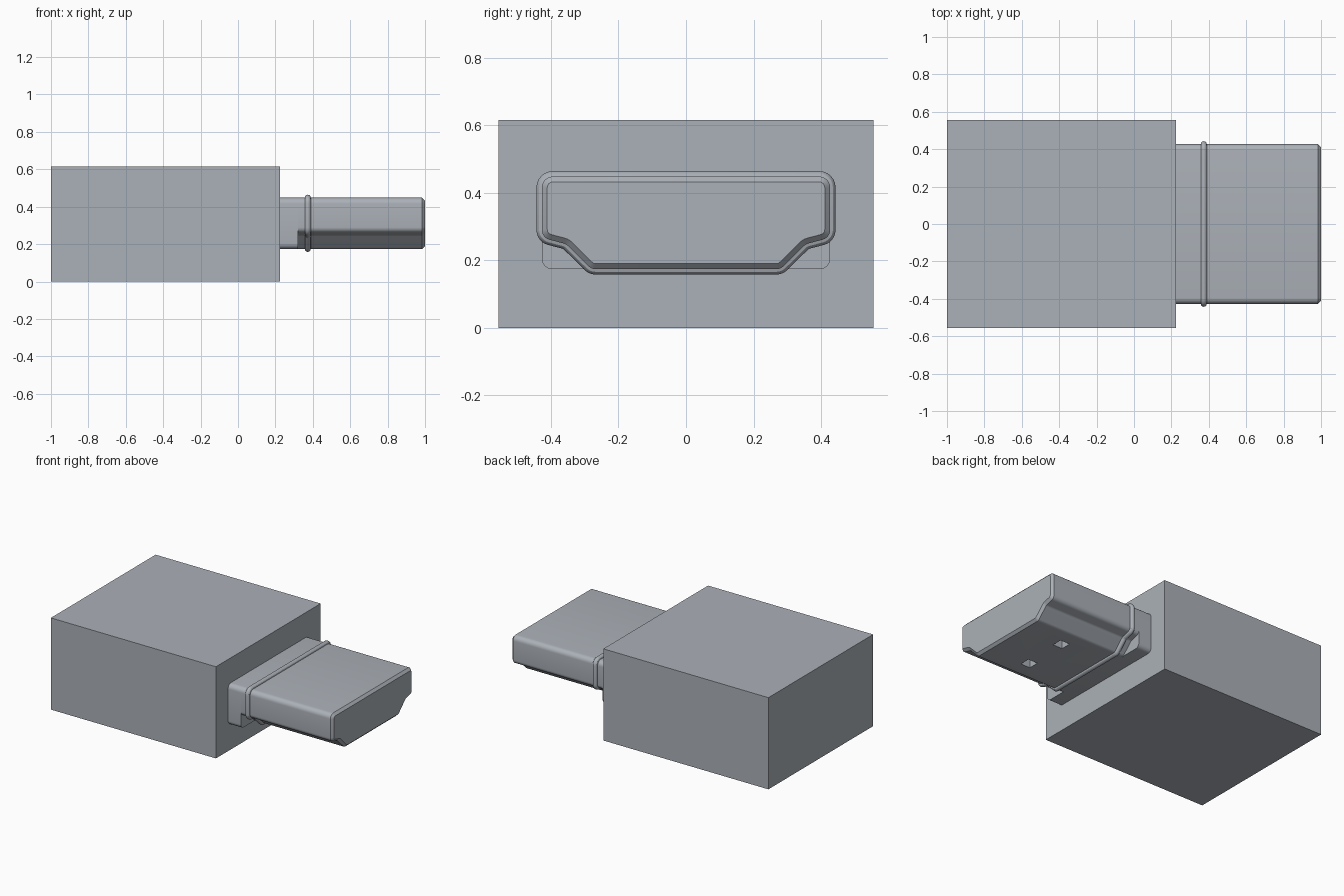
import bpy
import bmesh
import math
from mathutils import Vector

cube = bpy.data.objects.get("Cube")
if cube:
    bpy.data.objects.remove(cube, do_unlink=True)

grey = bpy.data.materials.new("blue_grey")
grey.use_nodes = True
COLOUR = (0.41, 0.44, 0.48, 1)
grey.diffuse_color = COLOUR
grey.node_tree.nodes["Principled BSDF"].inputs["Base Color"].default_value = COLOUR


def select(obj):
    bpy.ops.object.select_all(action="DESELECT")
    obj.select_set(True)
    bpy.context.view_layer.objects.active = obj


def smooth(obj):
    select(obj)
    bpy.ops.object.shade_smooth_by_angle(angle=math.radians(30))


def box(name, x, y, z):
    """Box from (low, high) ranges on each axis."""
    bpy.ops.mesh.primitive_cube_add(size=1, location=[sum(r) / 2 for r in (x, y, z)])
    obj = bpy.context.object
    obj.name = name
    for v in obj.data.vertices:
        v.co = [c * (r[1] - r[0]) for c, r in zip(v.co, (x, y, z))]
    obj.data.materials.append(grey)
    return obj


def rounded(half, steps=6):
    """Mirror (y, z, radius) corners across y and round each corner."""
    pts = half + [(-y, z, r) for y, z, r in reversed(half)]
    out = []
    for i, (y, z, r) in enumerate(pts):
        p = Vector((y, z))
        a = (Vector(pts[i - 1][:2]) - p).normalized()
        b = (Vector(pts[(i + 1) % len(pts)][:2]) - p).normalized()
        half_angle = a.angle(b) / 2
        centre = p + (a + b).normalized() * r / math.sin(half_angle)
        start = p + a * r / math.tan(half_angle) - centre
        end = p + b * r / math.tan(half_angle) - centre
        turn = start.angle_signed(end)
        for k in range(steps + 1):
            t = -turn * k / steps
            c, s = math.cos(t), math.sin(t)
            out.append(centre + Vector((start.x * c - start.y * s,
                                        start.x * s + start.y * c)))
    return out


def prism(name, outline, x0, x1, chamfer=0):
    """Extrude a y-z outline along x, with an optional chamfered tip."""
    bm = bmesh.new()
    face = bm.faces.new([bm.verts.new((x0, p.x, p.y)) for p in outline])
    res = bmesh.ops.extrude_face_region(bm, geom=[face], use_keep_orig=True)
    verts = [g for g in res["geom"] if isinstance(g, bmesh.types.BMVert)]
    tip = [g for g in res["geom"] if isinstance(g, bmesh.types.BMFace)]
    bmesh.ops.translate(bm, verts=verts, vec=(x1 - chamfer - x0, 0, 0))
    bmesh.ops.recalc_face_normals(bm, faces=bm.faces)
    if chamfer:
        tip = [max(bm.faces, key=lambda f: f.calc_center_median().x)]
        bmesh.ops.inset_region(bm, faces=tip, thickness=chamfer, depth=0,
                               use_even_offset=True)
        for v in tip[0].verts:
            v.co.x = x1
        bmesh.ops.recalc_face_normals(bm, faces=bm.faces)
    mesh = bpy.data.meshes.new(name)
    bm.to_mesh(mesh)
    bm.free()
    obj = bpy.data.objects.new(name, mesh)
    bpy.context.collection.objects.link(obj)
    mesh.materials.append(grey)
    return obj


TOP, BOTTOM, SIDE = 0.448, 0.174, 0.427
plug_outline = rounded([(SIDE, TOP, 0.032), (SIDE, 0.267, 0.03),
                        (0.355, 0.248, 0.03), (0.28, BOTTOM, 0.03)])
collar_outline = rounded([(SIDE, TOP, 0.032), (SIDE, BOTTOM, 0.03)])

# Housing and collar
box("housing", (-1, 0.225), (-0.555, 0.555), (0, 0.615))
smooth(prism("collar", collar_outline, 0.225, 0.32))

# Plug shell with two square latch holes underneath
plug = prism("plug_shell", plug_outline, 0.32, 1, chamfer=0.016)
for side in (-1, 1):
    cutter = box("latch_hole_cutter", (0.66, 0.73),
                 (side * 0.15 - 0.035, side * 0.15 + 0.035), (0.1, BOTTOM + 0.06))
    cutter.hide_render = True
    cut = plug.modifiers.new("latch_hole", "BOOLEAN")
    cut.operation = "DIFFERENCE"
    cut.solver = "EXACT"
    cut.object = cutter
    select(plug)
    bpy.ops.object.modifier_apply(modifier=cut.name)
    bpy.data.objects.remove(cutter, do_unlink=True)
smooth(plug)

# Round bead around the plug
curve = bpy.data.curves.new("bead_ring", "CURVE")
curve.dimensions = "3D"
curve.bevel_depth = 0.016
curve.bevel_resolution = 4
spline = curve.splines.new("POLY")
spline.points.add(len(plug_outline) - 1)
for point, p in zip(spline.points, plug_outline):
    point.co = (0.373, p.x, p.y, 1)
spline.use_cyclic_u = True
ring = bpy.data.objects.new("bead_ring", curve)
bpy.context.collection.objects.link(ring)
curve.materials.append(grey)
select(ring)
bpy.ops.object.convert(target="MESH")
smooth(bpy.context.object)
